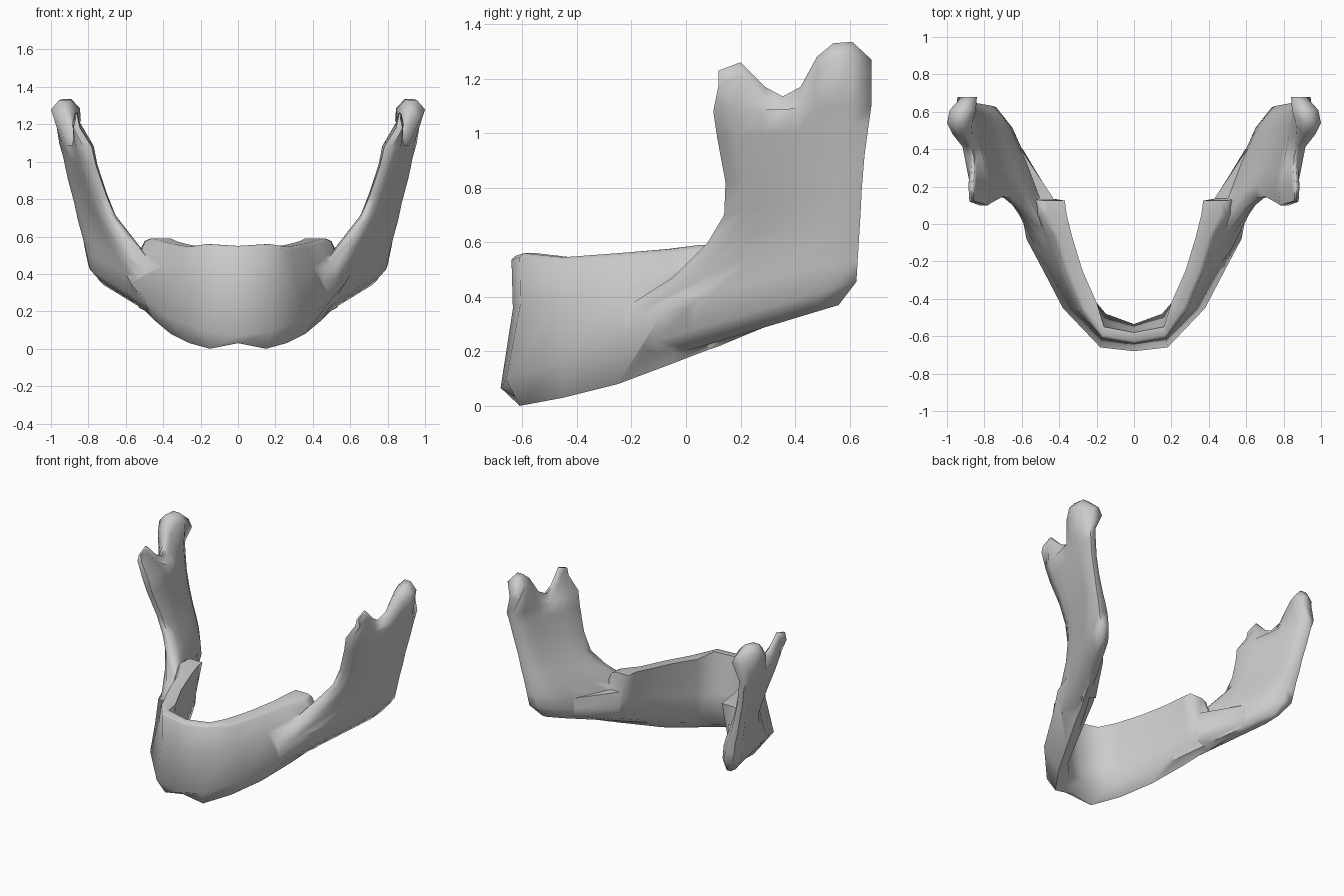
import bpy, bmesh

if "Cube" in bpy.data.objects:
    bpy.data.objects.remove(bpy.data.objects["Cube"])


def lerp(a, b, t):
    return a + (b - a) * t


def loft(name, rings, strip_caps=False):
    """Skin closed rings into a solid; caps are n-gons or ladder strips."""
    bm = bmesh.new()
    vs = [[bm.verts.new(p) for p in r] for r in rings]
    n = len(vs[0])
    for a, b in zip(vs, vs[1:]):
        for i in range(n):
            j = (i + 1) % n
            bm.faces.new((a[i], a[j], b[j], b[i]))
    for r in (vs[0], vs[-1]):
        if strip_caps:
            for i in range(n // 2 - 1):
                bm.faces.new((r[i], r[i + 1], r[n - 2 - i], r[n - 1 - i]))
        else:
            bm.faces.new(r)
    bmesh.ops.recalc_face_normals(bm, faces=bm.faces[:])
    mesh = bpy.data.meshes.new(name)
    bm.to_mesh(mesh)
    bm.free()
    ob = bpy.data.objects.new(name, mesh)
    bpy.context.collection.objects.link(ob)
    return ob


# Arch stations, midline to rear:
# bottom xy, z | outer bulge xy | ridge outer xy, z | ridge inner xy | low inner xy
stations = [
    (0, -.62, .03, 0, -.68, 0, -.64, .55, 0, -.58, 0, -.535),
    (.15, -.61, .0, .18, -.66, .17, -.61, .56, .16, -.55, .15, -.48),
    (.26, -.45, .03, .38, -.45, .285, -.46, .545, .20, -.42, .21, -.41),
    (.36, -.25, .08, .495, -.23, .37, -.25, .56, .275, -.25, .29, -.23),
    (.45, -.05, .155, .575, -.08, .43, -.06, .575, .33, -.07, .36, -.05),
    (.50, .08, .205, .60, .05, .495, .05, .59, .36, .05, .41, .08),
    (.53, .125, .22, .61, .125, .50, .125, .59, .37, .125, .435, .125),
    (.53, .135, .225, .61, .135, .55, .135, .46, .43, .135, .435, .135),
    (.64, .40, .335, .70, .40, .68, .40, .47, .605, .40, .595, .40),
]


def body_ring(i, s):
    px, py, zb, ax, ay, bx, by, zt, cx, cy, dx, dy = s
    h = zt - zb
    za = zb + h * min(.5, .07 + .1 * i)
    return [(px, py, zb), (ax, ay, za),
            (lerp(ax, bx, .75), lerp(ay, by, .75) + (.015 if i < 2 else 0), lerp(za, zt, .6)),
            (bx, by, zt - .015), (lerp(bx, cx, .25), lerp(by, cy, .25), zt),
            (cx, cy, zt), (lerp(cx, dx, .6), lerp(cy, dy, .6), lerp(zt, zb, .5)),
            (dx, dy, zb + .12 * h)]


# Jaw body, mirrored across the midline
half = [body_ring(i, s) for i, s in enumerate(stations)]
left = [[(-x, y, z) for x, y, z in r] for r in half[:0:-1]]
body = loft("jaw_bone", left + half)

# Ramus rows, low to high: front y, z, outer x | back y, z, outer x | thickness
rows = [
    (-.20, .14, .39, .56, .37, .765, .07),
    (-.24, .20, .45, .625, .455, .84, .14),
    (-.27, .33, .46, .63, .54, .86, .15),
    (-.05, .47, .57, .635, .62, .87, .13),
    (.08, .60, .655, .64, .70, .885, .11),
    (.14, .70, .72, .645, .80, .90, .09),
    (.145, .82, .77, .655, .92, .93, .09),
    (.115, .98, .825, .67, 1.03, .95, .09),
    (.10, 1.08, .855, .68, 1.10, .97, .10),
]
cols = (0, .14, .3, .42, .54, .64, .75, .875, 1)
# Upper border: coronoid, notch, condyle
top_y = (.12, .20, .29, .355, .42, .48, .54, .61, .68)
top_z = (1.23, 1.26, 1.17, 1.135, 1.17, 1.28, 1.33, 1.335, 1.27)
top_out = (.88, .885, .88, .885, .91, .97, 1.0, .985, .92)
top_in = (.845, .845, .84, .84, .855, .87, .865, .845, .84)


def ramus(side):
    rings = []
    for yf, zf, xf, yb, zb, xb, t in rows:
        outer, inner = [], []
        for u in cols:
            pinch = .27 * t if u in (0, 1) else 0
            x, y, z = lerp(xf, xb, u), lerp(yf, yb, u), lerp(zf, zb, u)
            outer.append((side * (x - pinch), y, z))
            inner.append((side * (x - t + pinch), y, z))
        rings.append(outer + inner[::-1])
    pts = list(zip(top_y, top_z, top_out, top_in))
    for drop, squeeze in ((.05, 0), (0, .33)):
        outer = [(side * lerp(o, i, squeeze), y, z - drop) for y, z, o, i in pts]
        inner = [(side * lerp(i, o, squeeze), y, z - drop) for y, z, o, i in pts]
        rings.append(outer + inner[::-1])
    return loft("ramus", rings, True)


# Fuse both rami to the body
bpy.context.view_layer.objects.active = body
body.select_set(True)
for side in (1, -1):
    part = ramus(side)
    mod = body.modifiers.new("fuse", 'BOOLEAN')
    mod.operation = 'UNION'
    mod.solver = 'EXACT'
    mod.object = part
    bpy.ops.object.modifier_apply(modifier=mod.name)
    bpy.data.objects.remove(part)
bpy.ops.object.shade_smooth_by_angle(angle=1.25)
